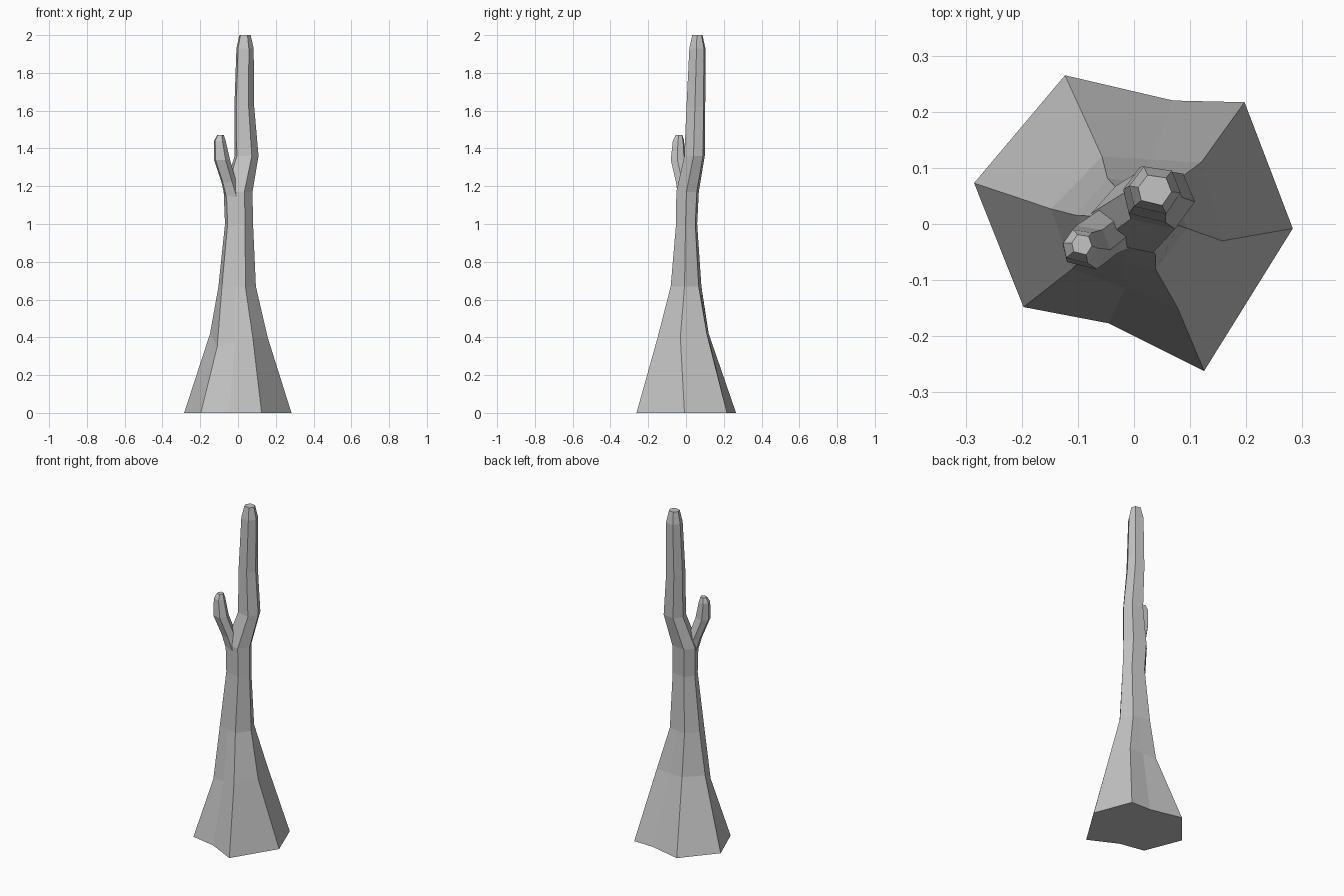
import bpy
from math import cos, sin, radians
from mathutils import Vector

cube = bpy.data.objects.get("Cube")
if cube:
    bpy.data.objects.remove(cube, do_unlink=True)

grey = bpy.data.materials.new("plain grey")
grey.use_nodes = True
colour = (0.55, 0.55, 0.55, 1)
grey.diffuse_color = colour
grey.node_tree.nodes["Principled BSDF"].inputs["Base Color"].default_value = colour

# Uneven directions of the six ridges, clockwise from the west
RIDGES = [radians(a) for a in (170, 115, 48, -5, -64, -143)]


def ring(cx, cy, z, rx, ry):
    """One six-sided cross-section."""
    return [Vector((cx + rx * cos(a), cy + ry * sin(a), z)) for a in RIDGES]


def with_side_folds(section, back=None, front=None):
    """Add a point in the middle of the back and front sides."""
    west, north_west, north_east, east, south_east, south_west = section
    back = Vector(back) if back else (north_west + north_east) / 2
    front = Vector(front) if front else (south_east + south_west) / 2
    return [west, north_west, back, north_east, east, south_east, front, south_west]


def loft(name, sections):
    """Skin a stack of cross-sections and close both ends."""
    n = len(sections[0])
    verts = [p for section in sections for p in section]
    faces = [tuple(range(n))]
    for k in range(len(sections) - 1):
        for i in range(n):
            j = (i + 1) % n
            faces.append((k * n + j, k * n + i, (k + 1) * n + i, (k + 1) * n + j))
    faces.append(tuple(reversed(range(len(verts) - n, len(verts)))))
    mesh = bpy.data.meshes.new(name)
    mesh.from_pydata(verts, [], faces)
    mesh.materials.append(grey)
    mesh.update()
    obj = bpy.data.objects.new(name, mesh)
    bpy.context.collection.objects.link(obj)
    return obj


# Flared foot with folded sides
foot = [Vector((x, y, 0)) for x, y in (
    (-0.285, 0.073), (-0.123, 0.265), (0.197, 0.217),
    (0.283, -0.008), (0.125, -0.262), (-0.197, -0.148))]
knee = [Vector(p) for p in (
    (-0.148, 0.027, 0.42), (-0.057, 0.12, 0.42), (0.12, 0.11, 0.42),
    (0.157, -0.03, 0.4), (0.078, -0.15, 0.4), (-0.11, -0.08, 0.35))]

# Slender trunk that continues into the tall limb
upper = [
    ring(-0.005, 0, 0.67, 0.1, 0.09),
    ring(0.005, 0.003, 1, 0.075, 0.062),
    ring(0, 0.008, 1.17, 0.077, 0.066),
    ring(0.045, 0.045, 1.36, 0.064, 0.06),
    ring(0.033, 0.052, 1.62, 0.053, 0.055),
    ring(0.037, 0.06, 1.93, 0.046, 0.047),
    ring(0.037, 0.06, 2, 0.03, 0.03),
]
trunk_sections = [with_side_folds(foot, (0.07, 0.22, 0), (-0.045, -0.177, 0))]
trunk_sections += [with_side_folds(section) for section in [knee] + upper]
loft("trunk", trunk_sections)

# Short side branch, rooted inside the trunk
loft("side_branch", [
    ring(-0.02, 0, 1.12, 0.045, 0.045),
    ring(-0.048, -0.015, 1.22, 0.04, 0.042),
    ring(-0.085, -0.042, 1.34, 0.043, 0.043),
    ring(-0.096, -0.04, 1.44, 0.031, 0.033),
    ring(-0.093, -0.037, 1.47, 0.018, 0.02),
])
